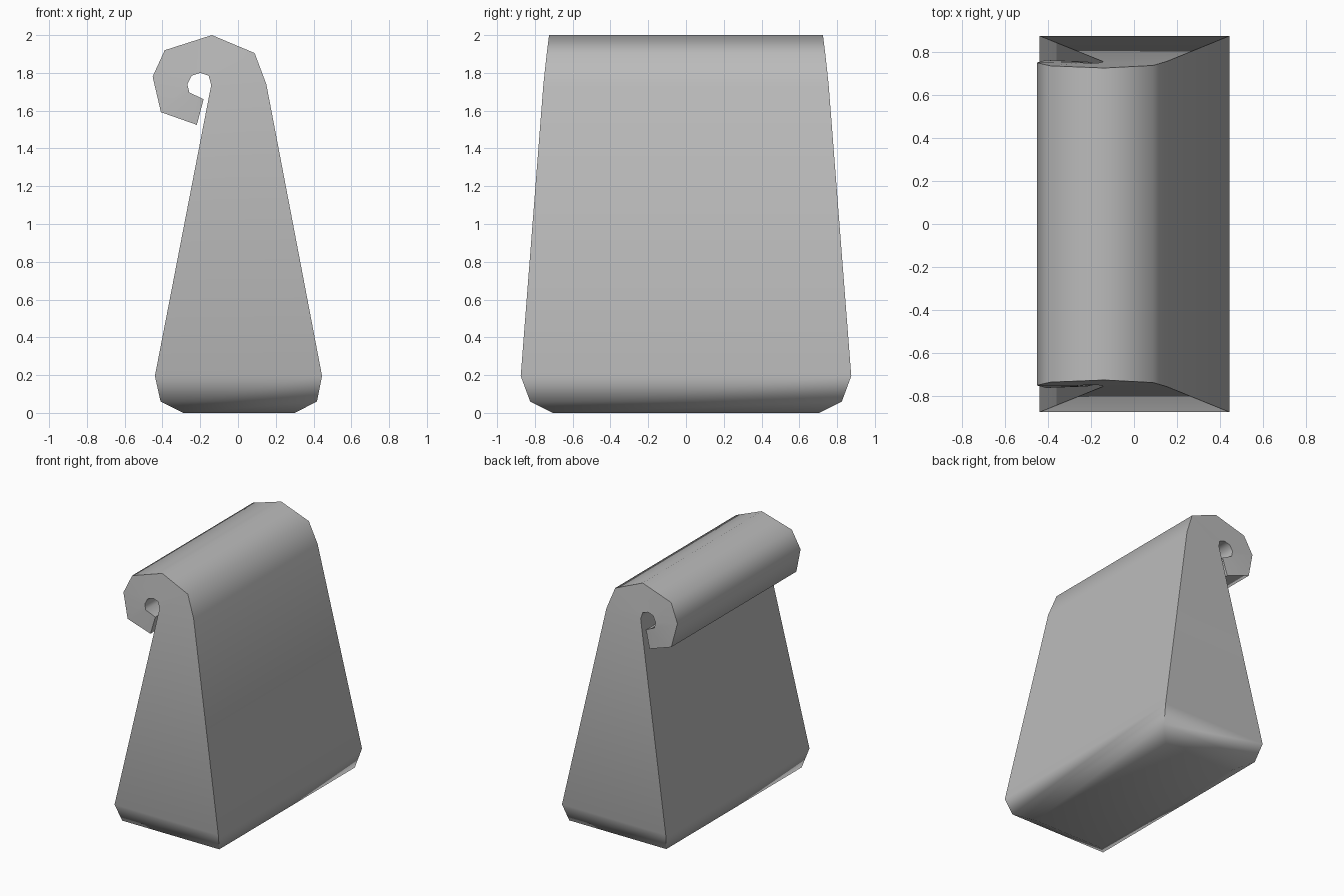
import bpy
import bmesh
import math

cube = bpy.data.objects.get("Cube")
if cube:
    bpy.data.objects.remove(cube, do_unlink=True)

# Single paper colour
paper = bpy.data.materials.new("grey paper")
paper.use_nodes = True
grey = (0.5, 0.5, 0.5, 1)
paper.diffuse_color = grey
paper.node_tree.nodes["Principled BSDF"].inputs["Base Color"].default_value = grey

# Cross-sections from the base to the rolled tip:
# (outer x, z), (inner x, z), outer half width, inner half width
sections = [
    ((0.30, 0.0), (-0.29, 0.0), 0.705, 0.705),
    ((0.418, 0.06), (-0.41, 0.06), 0.825, 0.825),
    ((0.445, 0.195), (-0.44, 0.195), 0.875, 0.875),
    ((0.15, 1.74), (-0.142, 1.735), 0.755, 0.755),
    ((0.088, 1.905), (-0.155, 1.785), 0.737, 0.75),
    ((-0.138, 2.0), (-0.20, 1.80), 0.725, 0.747),
    ((-0.388, 1.92), (-0.245, 1.785), 0.735, 0.75),
    ((-0.452, 1.78), (-0.268, 1.74), 0.75, 0.753),
    ((-0.408, 1.592), (-0.258, 1.697), 0.762, 0.755),
    ((-0.218, 1.525), (-0.182, 1.66), 0.755, 0.747),
]

# Bag body lofted through the sections
bm = bmesh.new()
rings = []
for (ox, oz), (ix, iz), ow, iw in sections:
    corners = [(ox, -ow, oz), (ox, ow, oz), (ix, iw, iz), (ix, -iw, iz)]
    rings.append([bm.verts.new(c) for c in corners])
for low, high in zip(rings, rings[1:]):
    for i in range(4):
        j = (i + 1) % 4
        bm.faces.new((low[i], low[j], high[j], high[i]))

# Flat base and rolled tip
bm.faces.new(rings[0][::-1])
bm.faces.new(rings[-1])
bmesh.ops.recalc_face_normals(bm, faces=bm.faces)

mesh = bpy.data.meshes.new("rolled_bag")
bm.to_mesh(mesh)
bm.free()
mesh.materials.append(paper)
bag = bpy.data.objects.new("rolled_bag", mesh)
bpy.context.collection.objects.link(bag)

# Soft folds, crisp corner seams
bpy.context.view_layer.objects.active = bag
bag.select_set(True)
bpy.ops.object.shade_smooth_by_angle(angle=math.radians(60))
